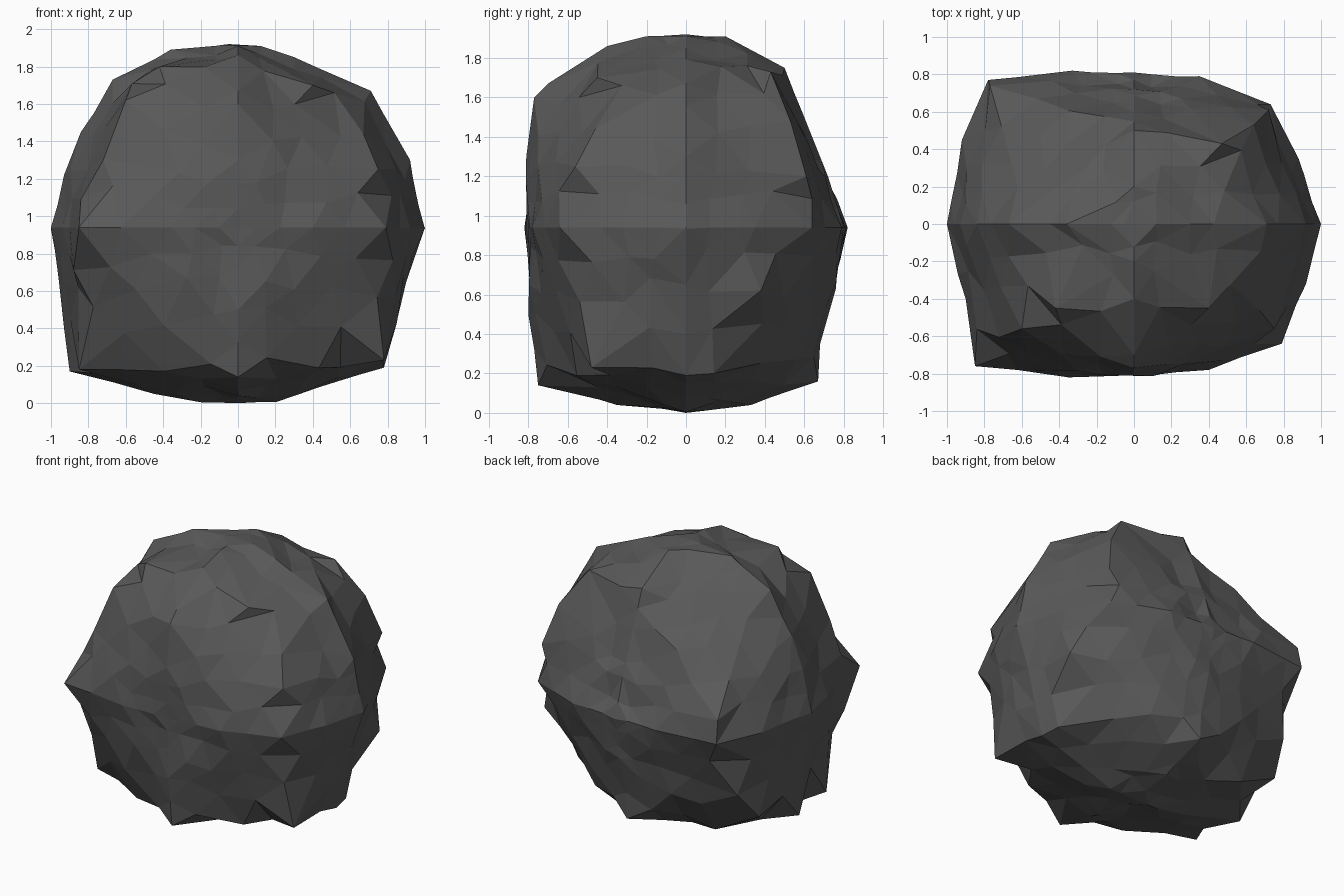
import bpy, bmesh, random
from mathutils import Vector, noise
from mathutils.bvhtree import BVHTree

if "Cube" in bpy.data.objects:
    bpy.data.objects.remove(bpy.data.objects["Cube"])

random.seed(4)
CENTRE = Vector((0, 0, 0.94))

# Outlines of the boulder in the three middle planes
front = [(-.9, .17), (-.45, .05), (-.2, .005), (.2, .005), (.78, .19), (.84, .4), (.9, .65),
         (1, .93), (.92, 1.3), (.71, 1.67), (.3, 1.85), (.12, 1.91), (-.05, 1.92),
         (-.36, 1.89), (-.67, 1.73), (-.84, 1.45), (-.93, 1.22), (-1, .93), (-.93, .4)]
side = [(-.75, .14), (-.35, .04), (0, 0), (.33, .04), (.67, .16), (.68, .35), (.76, .63),
        (.81, .93), (.72, 1.2), (.6, 1.5), (.5, 1.75), (.2, 1.91), (-.2, 1.91), (-.4, 1.86),
        (-.7, 1.67), (-.77, 1.6), (-.81, 1.3), (-.8, .93), (-.8, .5)]
top = [(-1, 0), (-.9, -.4), (-.85, -.76), (-.35, -.82), (.4, -.78), (.79, -.64), (.92, -.32),
       (1, 0), (.88, .35), (.73, .64), (.35, .79), (-.33, .82), (-.78, .77), (-.92, .45)]
points = [(x, 0, z) for x, z in front] + [(0, y, z) for y, z in side] + [(x, y, .94) for x, y in top]

# Corners standing out between the outlines: lower ring, then upper ring
points += [(-.85, -.38, .18), (.78, -.48, .23), (.76, .14, .2), (.33, .56, .27), (.86, .38, .62),
           (-.54, .44, .14), (-.8, .56, .5), (-.86, .4, .3),
           (-.6, -.56, 1.62), (-.42, -.45, 1.8), (.75, -.56, 1.25), (.67, -.46, 1.44),
           (.4, -.45, 1.7), (.72, .61, 1.2), (.64, .53, 1.48), (.47, .43, 1.73), (-.77, .74, 1.1)]
points = [Vector(p) for p in points]

# Convex envelope used as a target
hull = bmesh.new()
for p in points:
    hull.verts.new(p)
bmesh.ops.convex_hull(hull, input=hull.verts)
envelope = BVHTree.FromBMesh(hull)

# Subdivided octahedron whose ridges follow the outlines
bm = bmesh.new()
for axis in range(3):
    for s in (-1, 1):
        v = Vector((0, 0, 0))
        v[axis] = s
        bm.verts.new(v)
bmesh.ops.convex_hull(bm, input=bm.verts)
bmesh.ops.subdivide_edges(bm, edges=bm.edges[:], cuts=8, use_grid_fill=True)
bmesh.ops.triangulate(bm, faces=bm.faces[:])

# Project to the envelope and chip the surface
for v in bm.verts:
    ridge = min(abs(c) for c in v.co) < 1e-4
    d = v.co.normalized()
    if not ridge:
        d = (d + Vector([random.uniform(-.045, .045) for _ in range(3)])).normalized()
    hit = envelope.ray_cast(CENTRE + d * 4, -d)[0]
    chip = noise.noise(d * 4.5) * .02 + random.uniform(-.034, .004)
    v.co = hit + d * (chip * (.25 if ridge else 1))
    v.co.z = max(v.co.z, 0)

# Pull the closest vertex onto every measured corner
free = set(bm.verts)
for p in points:
    d = (p - CENTRE).normalized()
    v = max(free, key=lambda w: ((w.co - CENTRE).normalized().dot(d), w.index))
    v.co = p
    free.remove(v)
bmesh.ops.recalc_face_normals(bm, faces=bm.faces)

mesh = bpy.data.meshes.new("boulder")
bm.to_mesh(mesh)
bm.free()
hull.free()
boulder = bpy.data.objects.new("boulder", mesh)
bpy.context.collection.objects.link(boulder)

# Dark stone
stone = bpy.data.materials.new("dark_stone")
stone.diffuse_color = (.1, .1, .1, 1)
stone.use_nodes = True
stone.node_tree.nodes["Principled BSDF"].inputs["Base Color"].default_value = stone.diffuse_color
mesh.materials.append(stone)
